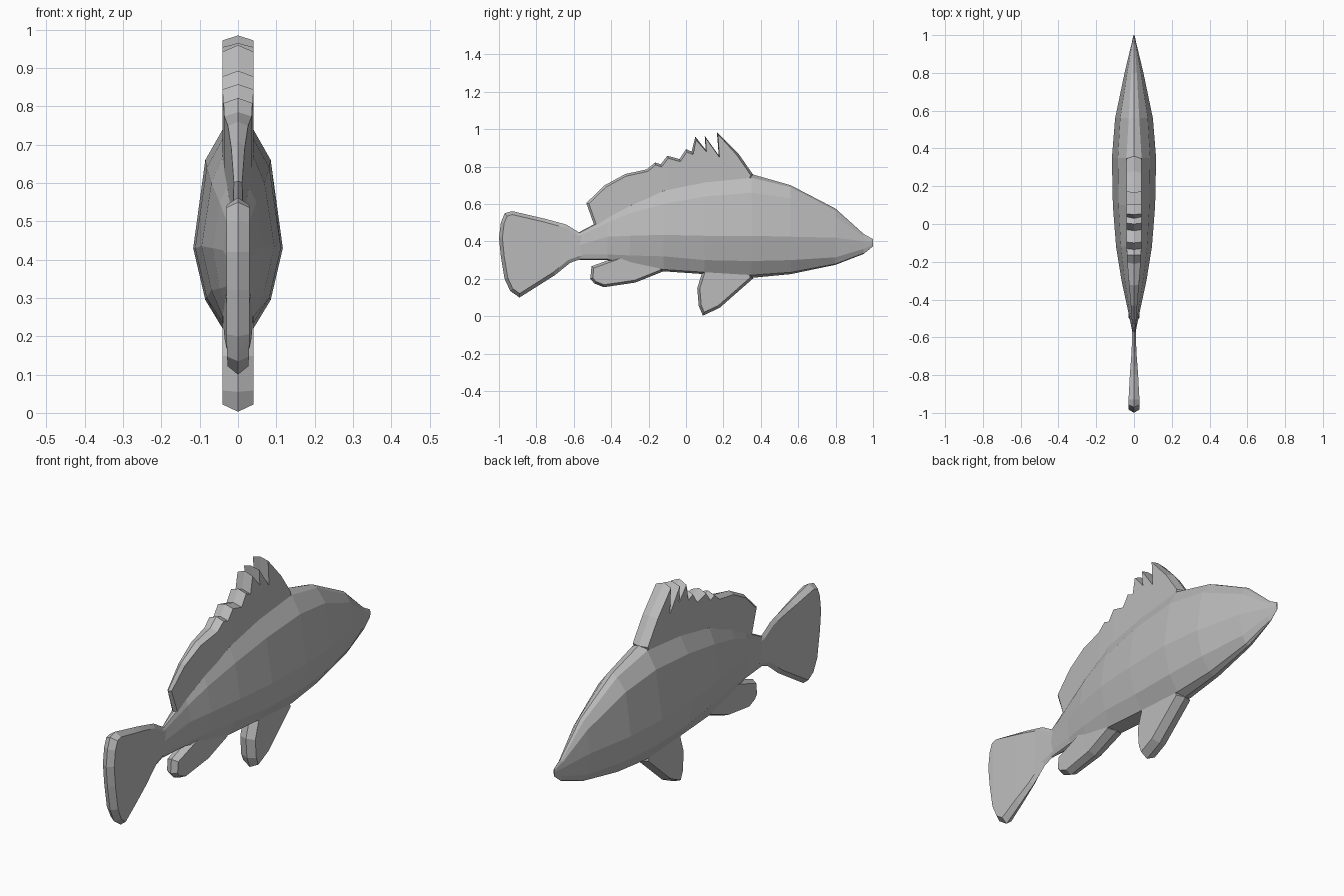
import bpy, bmesh
from mathutils import Vector

if "Cube" in bpy.data.objects:
    bpy.data.objects.remove(bpy.data.objects["Cube"])

grey = bpy.data.materials.new("plain grey")
grey.diffuse_color = (0.5, 0.5, 0.5, 1)
grey.use_nodes = True
grey.node_tree.nodes["Principled BSDF"].inputs["Base Color"].default_value = grey.diffuse_color


def finish(bm, name):
    bmesh.ops.recalc_face_normals(bm, faces=bm.faces)
    mesh = bpy.data.meshes.new(name)
    bm.to_mesh(mesh)
    bm.free()
    mesh.materials.append(grey)
    obj = bpy.data.objects.new(name, mesh)
    bpy.context.collection.objects.link(obj)
    return obj


def lerp_table(table, y):
    # table of (y, value) in rising y
    if y <= table[0][0]:
        return table[0][1]
    for (y0, v0), (y1, v1) in zip(table, table[1:]):
        if y <= y1:
            return v0 + (v1 - v0) * (y - y0) / (y1 - y0)
    return table[-1][1]


def fin(name, outline, widths, rim):
    """Thick plate with a centre ridge around its rim; half width varies along y."""
    pts = [Vector(p) for p in outline]
    n = len(pts)
    area = sum(pts[i].x * pts[(i + 1) % n].y - pts[(i + 1) % n].x * pts[i].y for i in range(n))
    s = 1 if area > 0 else -1
    inner = []
    for i, p in enumerate(pts):
        a, b = (p - pts[i - 1]).normalized(), (pts[(i + 1) % n] - p).normalized()
        na, nb = Vector((-a.y, a.x)) * s, Vector((-b.y, b.x)) * s
        m = na + nb
        inner.append(p + m * (rim / max(0.6, 1 + na.dot(nb))))
    bm = bmesh.new()
    mid = [bm.verts.new((0, p.x, p.y)) for p in pts]
    for side in (-1, 1):
        loop = [bm.verts.new((side, p.x, p.y)) for p in inner]
        bm.faces.new(loop)
        for i in range(n):
            j = (i + 1) % n
            bm.faces.new((mid[i], mid[j], loop[j], loop[i]))
    # cut at width stations so the sides can taper
    for y, _ in widths:
        bmesh.ops.bisect_plane(bm, geom=bm.verts[:] + bm.edges[:] + bm.faces[:],
                               plane_co=(0, y, 0), plane_no=(0, 1, 0), dist=1e-5)
    for v in bm.verts:
        v.co.x *= lerp_table(widths, v.co.y)
    return finish(bm, name)


# body: y, half width, ridge half width, then heights from back to belly
stations = [
    (1.00, .003, .001, .412, .41, .405, .395, .385, .376, .374),
    (.95, .014, .004, .44, .435, .425, .40, .36, .337, .333),
    (.80, .050, .015, .575, .565, .53, .42, .315, .28, .275),
    (.56, .100, .028, .70, .69, .63, .425, .30, .235, .225),
    (.35, .117, .040, .76, .74, .66, .43, .295, .22, .205),
    (.10, .112, .040, .73, .715, .64, .43, .30, .235, .225),
    (-.12, .095, .040, .68, .67, .60, .435, .32, .25, .24),
    (-.30, .066, .028, .60, .59, .55, .43, .325, .275, .265),
    (-.42, .040, .018, .53, .525, .50, .425, .33, .305, .30),
    (-.57, .009, .004, .45, .445, .43, .38, .33, .305, .30),
]
bm = bmesh.new()
rings = []
for y, w, e, *z in stations:
    xs = [0, e, w * .73, w, w * .73, e, 0]
    half = list(zip(xs, z))
    ring = half + [(-x, h) for x, h in half[-2:0:-1]]
    rings.append([bm.verts.new((x, y, h)) for x, h in ring])
for r0, r1 in zip(rings, rings[1:]):
    for i in range(len(r0)):
        j = (i + 1) % len(r0)
        bm.faces.new((r0[i], r0[j], r1[j], r1[i]))
bm.faces.new(rings[0])
bm.faces.new(rings[-1])
finish(bm, "body")

# spiny fin on the back
fin("dorsal_fin", [
    (.36, .755), (.28, .87), (.165, .985), (.175, .86), (.10, .965), (.105, .89),
    (.05, .96), (.03, .88), (0, .893), (-.035, .84), (-.10, .858), (-.135, .812),
    (-.165, .822), (-.21, .785), (-.325, .76), (-.435, .70), (-.533, .605),
    (-.485, .47), (-.3, .50), (0, .58), (.32, .66)],
    [(-.53, .010), (-.42, .018), (-.2, .036), (-.1, .04)], .012)

# tail
fin("tail_fin", [
    (-.53, .445), (-.575, .45), (-.64, .49), (-.75, .52), (-.93, .562), (-.97, .55),
    (-.99, .50), (-1.0, .42), (-.99, .32), (-.97, .20), (-.94, .135), (-.89, .10),
    (-.85, .125), (-.70, .22), (-.62, .285), (-.57, .303), (-.53, .31)],
    [(-.95, .03), (-.8, .022), (-.68, .013), (-.56, .009)], .018)

# rear and front belly fins
fin("anal_fin", [
    (-.12, .24), (-.27, .18), (-.44, .155), (-.49, .175), (-.512, .20),
    (-.505, .267), (-.415, .30), (-.30, .34), (-.15, .33)],
    [(-.5, .028), (-.3, .034), (-.13, .04)], .013)
fin("pelvic_fin", [
    (.36, .203), (.18, .045), (.09, .003), (.068, .055), (.06, .15),
    (.085, .23), (.11, .32), (.32, .30)],
    [(.06, .04), (.35, .04)], .014)
